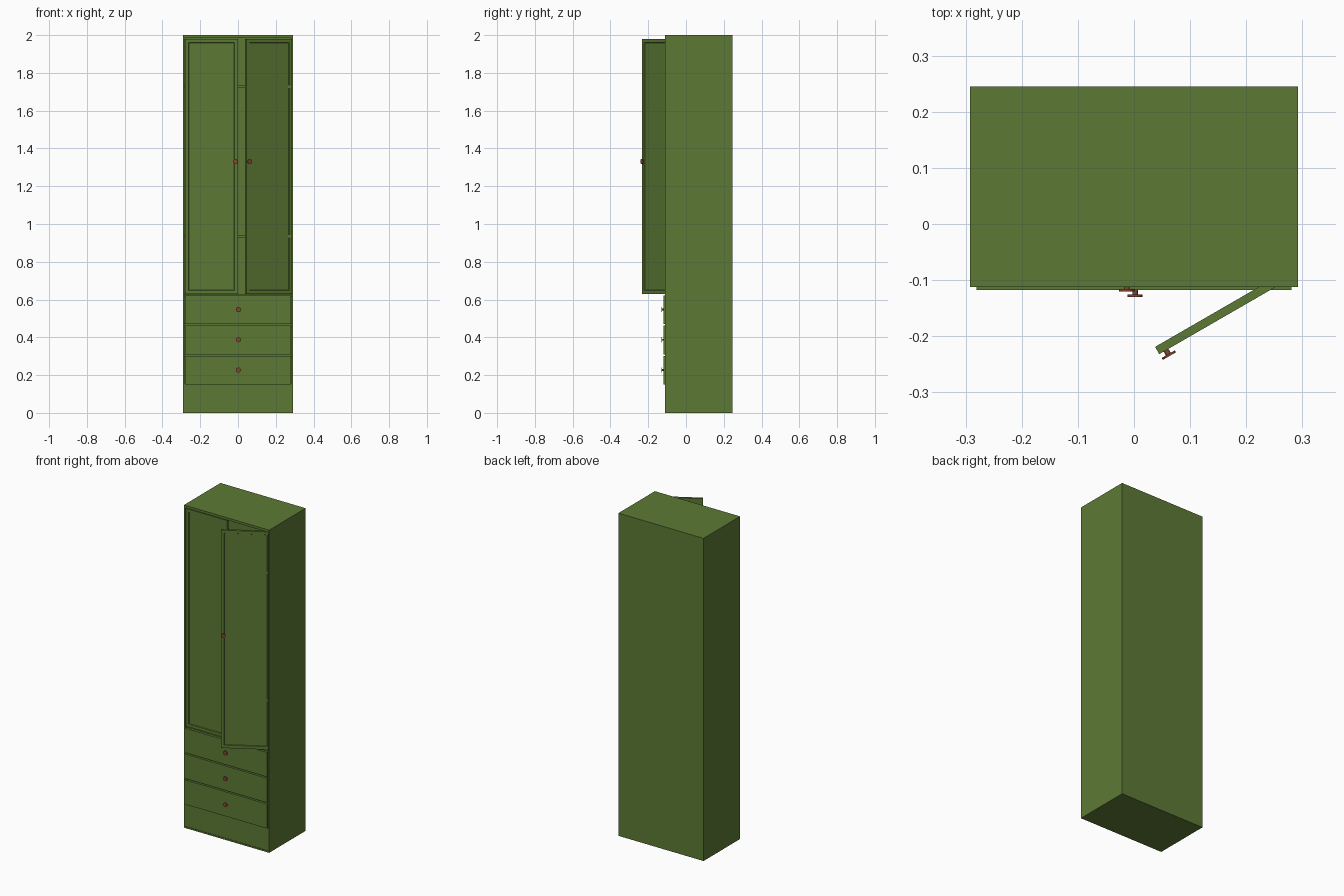
import bpy, bmesh
from math import radians, pi
from mathutils import Matrix, Vector

if "Cube" in bpy.data.objects:
    bpy.data.objects.remove(bpy.data.objects["Cube"])


def material(name, color):
    m = bpy.data.materials.new(name)
    m.diffuse_color = color
    m.use_nodes = True
    m.node_tree.nodes["Principled BSDF"].inputs["Base Color"].default_value = m.diffuse_color
    return m


GREEN = material("green_paint", (0.108, 0.195, 0.035, 1))
RED = material("red_brown_knob", (0.23, 0.06, 0.03, 1))


def finish(name, bm, mat):
    bmesh.ops.recalc_face_normals(bm, faces=bm.faces)
    me = bpy.data.meshes.new(name)
    bm.to_mesh(me)
    bm.free()
    me.materials.append(mat)
    ob = bpy.data.objects.new(name, me)
    bpy.context.collection.objects.link(ob)
    return ob


def box_bm(x0, x1, y0, y1, z0, z1):
    bm = bmesh.new()
    c = Vector(((x0 + x1) / 2, (y0 + y1) / 2, (z0 + z1) / 2))
    bmesh.ops.create_cube(bm, size=1, matrix=Matrix.Translation(c)
                          @ Matrix.Diagonal((x1 - x0, y1 - y0, z1 - z0, 1)))
    return bm


def box(name, *dims):
    return finish(name, box_bm(*dims), GREEN)


def door(name, x0, x1):
    """Panelled door with its back on y = 0, recessed on both faces."""
    bm = box_bm(x0, x1, -0.015, 0, 0.63, 1.98)
    bm.normal_update()
    for f in [f for f in bm.faces if abs(f.normal.y) > 0.9]:
        n = f.normal.copy()
        bmesh.ops.inset_region(bm, faces=[f], thickness=0.026)
        bmesh.ops.inset_region(bm, faces=[f], thickness=0.003)
        bmesh.ops.translate(bm, verts=f.verts, vec=-n * 0.004)
    return finish(name, bm, GREEN)


def knob(name, x, y, z):
    """Stem and disc pointing to -y from the surface at y."""
    bm = bmesh.new()
    for r, a, b in ((0.005, -0.002, 0.009), (0.0135, 0.008, 0.012)):
        bmesh.ops.create_cone(
            bm, cap_ends=True, segments=20, radius1=r, radius2=r, depth=b - a,
            matrix=Matrix.Translation((x, y - (a + b) / 2, z)) @ Matrix.Rotation(pi / 2, 4, 'X'))
    ob = finish(name, bm, RED)
    bpy.context.view_layer.objects.active = ob
    ob.select_set(True)
    bpy.ops.object.shade_smooth_by_angle(angle=radians(40))
    ob.select_set(False)
    return ob


F, B, W, T = -0.112, 0.245, 0.292, 0.009

# Carcass
box("left_side", -W, -W + T, F, B, 0, 2)
box("right_side", W - T, W, F, B, 0, 2)
box("top_panel", -W + T, W - T, F, B, 1.985, 2)
box("bottom_panel", -W + T, W - T, F, B, 0, 0.009)
box("back_panel", -W + T, W - T, B - T, B, 0.009, 1.985)
box("plinth", -W + T, W - T, F + 0.003, F + 0.018, 0.009, 0.155)

# Shelves and drawer rails
for name, z in (("upper_shelf", 1.727), ("lower_shelf", 0.935), ("cupboard_floor", 0.62),
                ("upper_drawer_rail", 0.465), ("lower_drawer_rail", 0.306)):
    box(name, -W + T, W - T, F + 0.012, B - T, z - 0.007, z + 0.007)

# Drawers
for i in range(3):
    z = 0.15 + 0.16 * i
    box(f"drawer_front_{i + 1}", -0.281, 0.281, -0.118, -0.103, z, z + 0.152)
    knob(f"drawer_knob_{i + 1}", 0.002, -0.118, z + 0.077)

# Closed left door
left = door("left_door", -0.281, -0.001)
left.location = (0, -0.093, 0)
knob("left_door_knob", -0.013, -0.108, 1.33)

# Right door swung open by 30 degrees about its hinge
right = door("right_door", -0.28, 0)
right_knob = knob("right_door_knob", -0.266, -0.015, 1.33)
for ob in (right, right_knob):
    ob.location = (0.28, -0.079, 0)
    ob.rotation_euler.z = radians(30)
